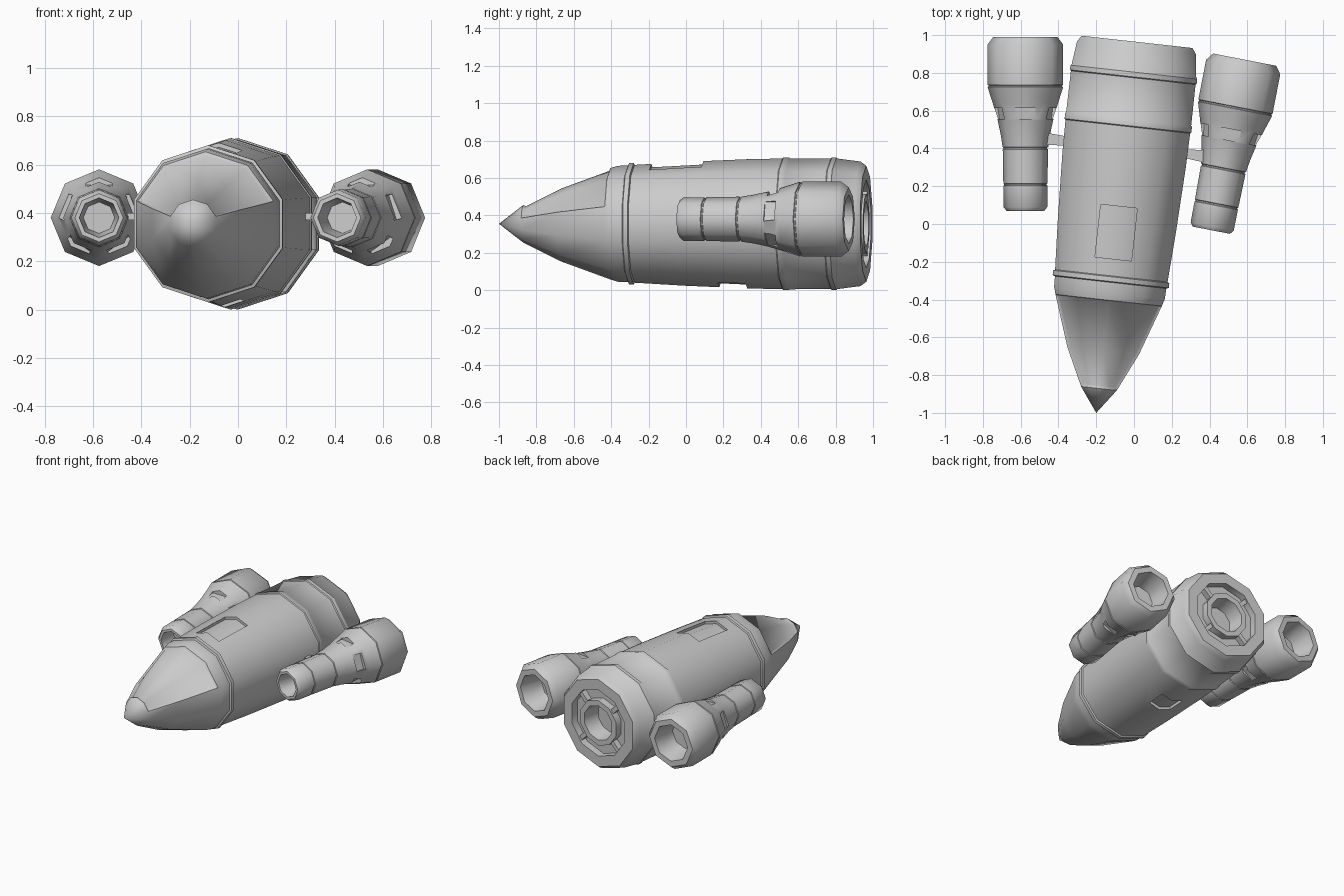
import bpy, bmesh
from math import radians, sin, cos, pi, tan
from mathutils import Matrix

if "Cube" in bpy.data.objects:
    bpy.data.objects.remove(bpy.data.objects["Cube"])


def new_object(name, bm, matrix):
    bmesh.ops.recalc_face_normals(bm, faces=bm.faces)
    mesh = bpy.data.meshes.new(name)
    bm.to_mesh(mesh)
    bm.free()
    obj = bpy.data.objects.new(name, mesh)
    obj.matrix_world = matrix
    bpy.context.collection.objects.link(obj)
    return obj


def lathe(profile, sides):
    """Faceted turned shape along +y, one corner pointing up, closed on the axis."""
    bm = bmesh.new()
    rings = []
    for t, r in profile:
        if r == 0:
            rings.append([bm.verts.new((0, t, 0))] * sides)
        else:
            angles = [pi / 2 + 2 * pi * i / sides for i in range(sides)]
            rings.append([bm.verts.new((r * cos(a), t, r * sin(a))) for a in angles])
    for a, b in zip(rings, rings[1:]):
        for i in range(sides):
            j = (i + 1) % sides
            bm.faces.new(dict.fromkeys((a[i], a[j], b[j], b[i])))
    return bm


def ridge_cutter(t0, t1, w, r0, r1, slope, angle, matrix):
    """Prism whose floor follows a ridge of the hull (slope 0 gives a flat floor)."""
    bm = bmesh.new()
    ends = []
    for t, r in ((t0, r0), (t1, r1)):
        pts = ((-w, r - w * slope), (0, r), (w, r - w * slope), (w, r + .08), (-w, r + .08))
        ends.append([bm.verts.new((x, t, z)) for x, z in pts])
    bm.faces.new(ends[0])
    bm.faces.new(ends[1])
    for i in range(5):
        j = (i + 1) % 5
        bm.faces.new((ends[0][i], ends[0][j], ends[1][j], ends[1][i]))
    obj = new_object("cutter", bm, matrix @ Matrix.Rotation(angle, 4, 'Y'))
    obj.hide_render = True
    return obj


def finish(obj, cutters=()):
    bpy.context.view_layer.update()
    bpy.ops.object.select_all(action='DESELECT')
    bpy.context.view_layer.objects.active = obj
    obj.select_set(True)
    for c in cutters:
        mod = obj.modifiers.new("cut", 'BOOLEAN')
        mod.operation = 'DIFFERENCE'
        mod.object = c
        bpy.ops.object.modifier_apply(modifier=mod.name)
    for c in cutters:
        bpy.data.objects.remove(c)
    bpy.ops.object.shade_smooth_by_angle(angle=radians(46))


def box(name, size, matrix, flare=1.0):
    """Box whose +x end is stretched along y by flare."""
    bm = bmesh.new()
    bmesh.ops.create_cube(bm, size=1)
    for v in bm.verts:
        k = flare if v.co.x > 0 else 1
        v.co = (v.co.x * size[0], v.co.y * size[1] * k, v.co.z * size[2])
    return new_object(name, bm, matrix)


# hull: nose, three raised bands, rear rim, ring groove and exhaust bore
hull_m = Matrix.Translation((-.2, -1, .355)) @ Matrix.Rotation(radians(-6.3), 4, 'Z')
hull_profile = [(0, 0), (.13, .1), (.33, .2), (.6, .298), (.64, .31),
                (.695, .312), (.7, .325), (.725, .325), (.73, .315), (1.0, .331),
                (1.35, .346), (1.525, .349), (1.53, .355), (1.56, .355), (1.565, .35),
                (1.785, .349), (1.79, .355), (1.815, .355), (1.82, .349),
                (1.945, .333), (1.976, .31), (1.976, .235), (1.925, .235),
                (1.925, .16), (1.976, .16), (1.976, .122), (1.86, .105), (1.86, 0)]
bm = lathe(hull_profile, 10)

# sunken windshield over the upper nose
glass = [f for f in bm.faces
         if .13 < f.calc_center_median().y < .6 and f.calc_center_median().z > .03]
bmesh.ops.recalc_face_normals(bm, faces=bm.faces)
bmesh.ops.inset_region(bm, faces=glass, thickness=.012, depth=-.012, use_even_offset=True)
hull = new_object("hull", bm, hull_m)

# top hatch and belly hatch recesses
s = tan(radians(18))
finish(hull, [ridge_cutter(.82, 1.10, .097, .302, .317, s, 0, hull_m),
              ridge_cutter(1.185, 1.335, .08, .318, .325, s, pi, hull_m)])

# struts across the rear groove
for k in range(4):
    m = hull_m @ Matrix.Rotation(pi / 4 + k * pi / 2, 4, 'Y') @ Matrix.Translation((.198, 1.94, 0))
    box("exhaust_strut", (.09, .05, .03), m)

# two engine pods with seams, bores at both ends and five vents each
pod_profile = [(.12, 0), (.12, .065), (0, .082), (0, .1), (.02, .116),
               (.133, .117), (.136, .112), (.142, .112), (.145, .117),
               (.325, .12), (.328, .115), (.334, .115), (.337, .121),
               (.40, .13), (.48, .147), (.57, .173), (.655, .2), (.658, .195), (.664, .195),
               (.667, .2), (.88, .2), (.92, .17), (.92, .13), (.76, .1), (.76, 0)]
for side, x, y, yaw in (("left", -.575, .07, 0), ("right", .41, -.033, -11)):
    m = Matrix.Translation((x, y, .38)) @ Matrix.Rotation(radians(yaw), 4, 'Z')
    pod = new_object(side + "_engine_pod", lathe(pod_profile, 8), m)
    finish(pod, [ridge_cutter(.485, .545, .054, .127, .135, 0, 2 * pi * k / 5, m)
                 for k in range(5)])

# pylons joining pods to hull, wider at the pod end
for side, x, y, turn in (("left", -.41, .445, 174), ("right", .325, .365, -8)):
    m = Matrix.Translation((x, y, .385)) @ Matrix.Rotation(radians(turn), 4, 'Z')
    box(side + "_pylon", (.14, .045, .03), m, 1.5)
